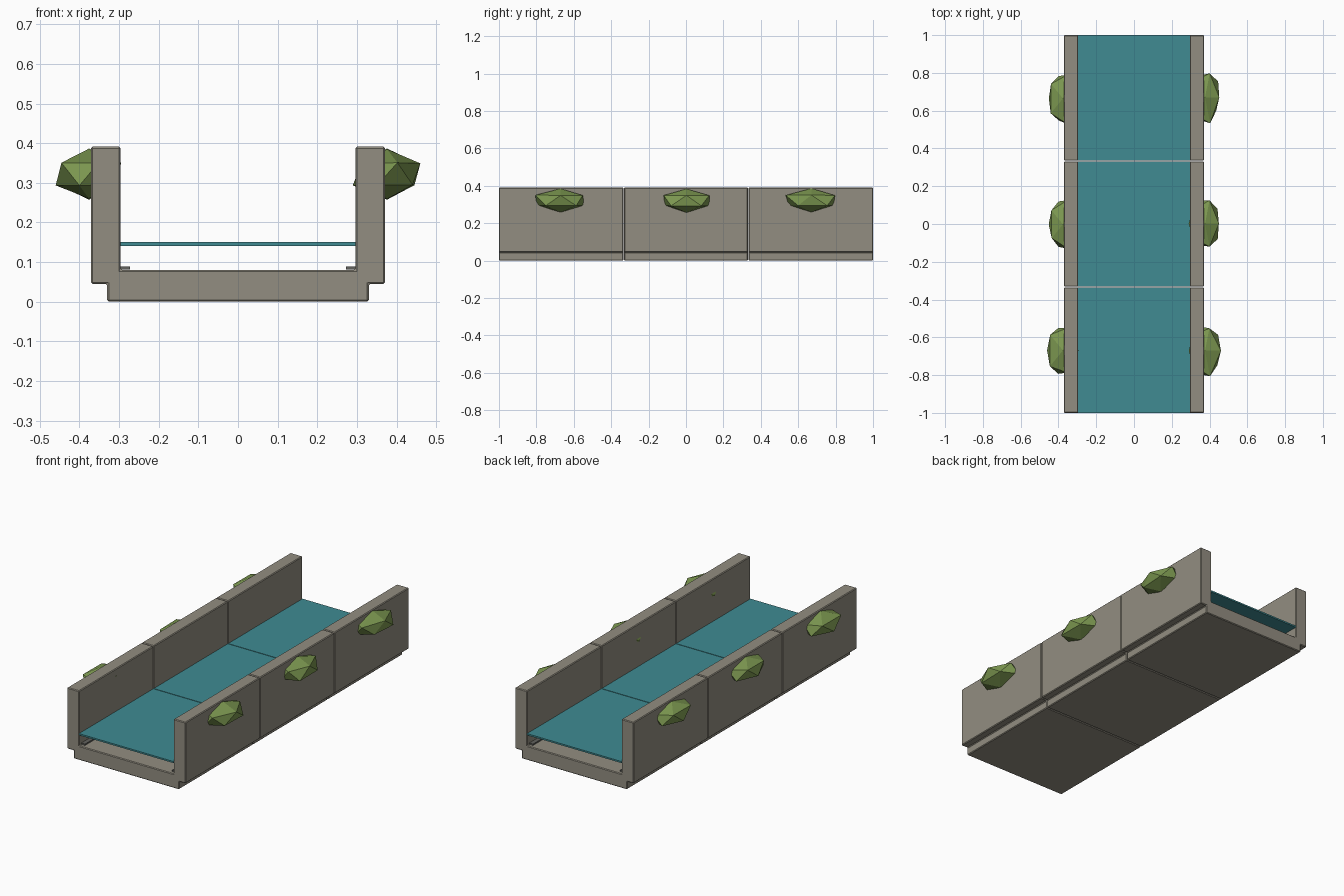
import bpy, bmesh, random
from mathutils import Vector

if "Cube" in bpy.data.objects:
    bpy.data.objects.remove(bpy.data.objects["Cube"])

random.seed(4)
SEG = 2 / 3
GAP = 0.004


def material(name, color):
    m = bpy.data.materials.new(name)
    m.diffuse_color = color
    m.use_nodes = True
    m.node_tree.nodes["Principled BSDF"].inputs["Base Color"].default_value = m.diffuse_color
    return m


stone = material("stone", (0.29, 0.27, 0.22, 1))
water = material("water", (0.05, 0.26, 0.29, 1))
moss = material("moss", (0.20, 0.31, 0.08, 1))
joint = material("dark_stone", (0.12, 0.12, 0.11, 1))


def finish(bm, name, mat, bevel=0):
    bmesh.ops.recalc_face_normals(bm, faces=bm.faces)
    me = bpy.data.meshes.new(name)
    bm.to_mesh(me)
    bm.free()
    ob = bpy.data.objects.new(name, me)
    bpy.context.collection.objects.link(ob)
    me.materials.append(mat)
    if bevel:
        mod = ob.modifiers.new("bevel", 'BEVEL')
        mod.width = bevel
        mod.segments = 1
        mod.limit_method = 'ANGLE'
    return ob


def extrude_profile(name, pts, y0, y1, mat, bevel=0):
    bm = bmesh.new()
    face = bm.faces.new([bm.verts.new((x, y0, z)) for x, z in pts])
    res = bmesh.ops.extrude_face_region(bm, geom=[face])
    verts = [v for v in res["geom"] if isinstance(v, bmesh.types.BMVert)]
    bmesh.ops.translate(bm, verts=verts, vec=(0, y1 - y0, 0))
    return finish(bm, name, mat, bevel)


def rect(x0, x1, z0, z1):
    return [(x0, z0), (x1, z0), (x1, z1), (x0, z1)]


def moss_clump(name, x, y):
    # faceted, slightly irregular ball squashed against the wall
    bm = bmesh.new()
    bmesh.ops.create_icosphere(bm, subdivisions=1, radius=1)
    for v in bm.verts:
        k = random.uniform(0.9, 1.08)
        v.co = Vector((x + v.co.x * 0.09 * k,
                       y + v.co.y * 0.15 * k,
                       0.322 + v.co.z * 0.063 * random.uniform(0.95, 1.03)))
    return finish(bm, name, moss)


# U-shaped channel cross-section, right half mirrored to the left
half = [(0.33, 0), (0.33, 0.045), (0.371, 0.045), (0.371, 0.391),
        (0.296, 0.391), (0.296, 0.08)]
profile = half + [(-x, z) for x, z in reversed(half)]

for i in range(3):
    yc = (i - 1) * SEG
    y0 = yc - SEG / 2 + (GAP / 2 if i > 0 else 0)
    y1 = yc + SEG / 2 - (GAP / 2 if i < 2 else 0)
    extrude_profile(f"channel_segment_{i}", profile, y0, y1, stone, 0.004)
    # water sheet
    extrude_profile(f"water_surface_{i}", rect(-0.297, 0.297, 0.141, 0.150), y0, y1, water)
    for s, side in ((-1, "left"), (1, "right")):
        # thin strip along the inner floor corner
        a, b = sorted((s * 0.273, s * 0.298))
        extrude_profile(f"floor_strip_{side}_{i}", rect(a, b, 0.081, 0.089), y0 + 0.02, y1 - 0.02, joint)
        moss_clump(f"moss_{side}_{i}", s * 0.376, yc + random.uniform(-0.005, 0.005))
